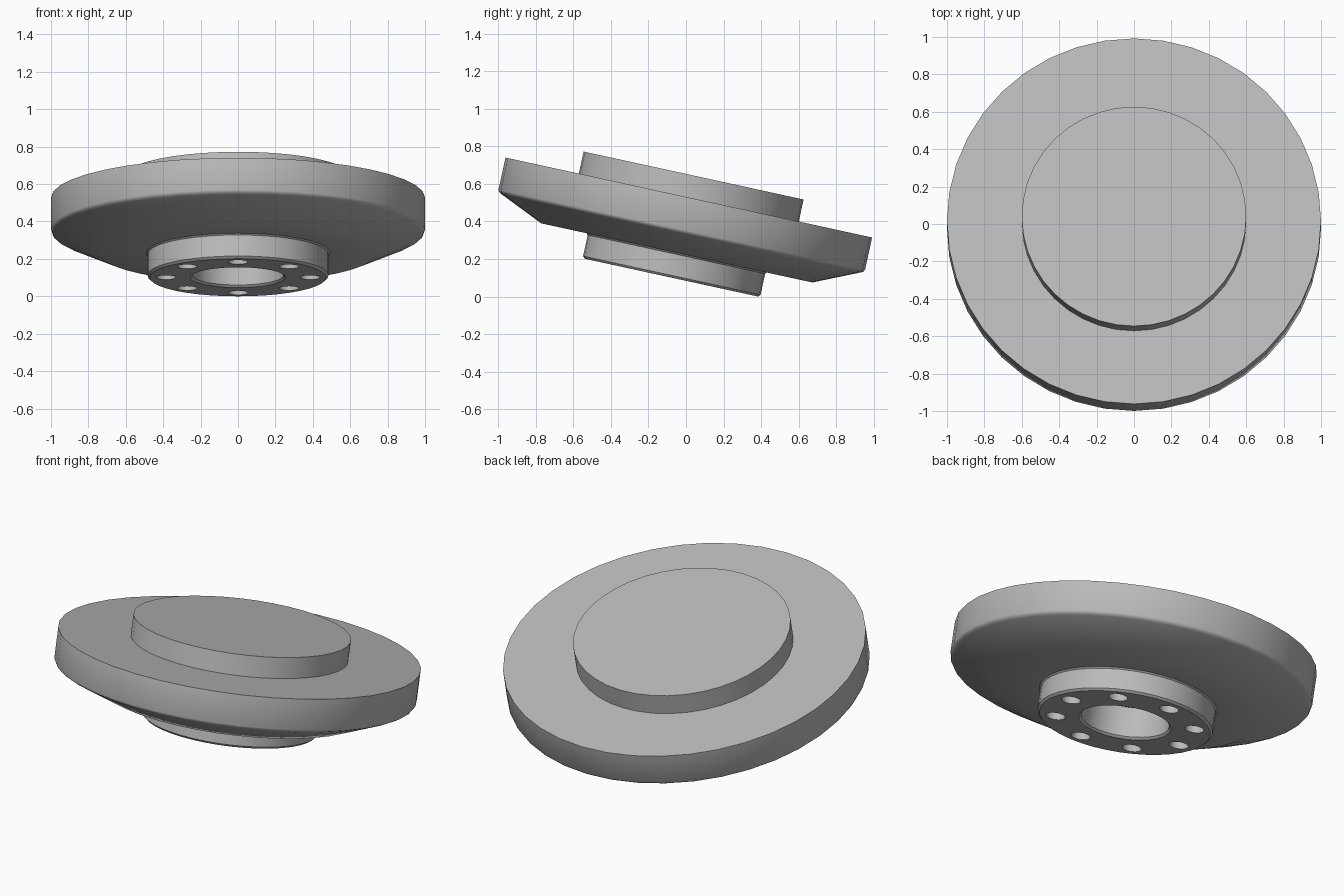
import bpy, bmesh, math
from mathutils import Matrix, Vector

if "Cube" in bpy.data.objects:
    bpy.data.objects.remove(bpy.data.objects["Cube"], do_unlink=True)

SEGMENTS = 40
TILT = Matrix.Translation((0, 0.015, 0.5275)) @ Matrix.Rotation(math.radians(-12.3), 4, 'X')

steel = bpy.data.materials.new("grey_steel")
steel.use_nodes = True
steel.diffuse_color = (0.5, 0.5, 0.5, 1)
steel.node_tree.nodes["Principled BSDF"].inputs["Base Color"].default_value = (0.5, 0.5, 0.5, 1)


def add_object(name, bm):
    bmesh.ops.recalc_face_normals(bm, faces=bm.faces)
    mesh = bpy.data.meshes.new(name)
    bm.to_mesh(mesh)
    bm.free()
    mesh.materials.append(steel)
    obj = bpy.data.objects.new(name, mesh)
    bpy.context.collection.objects.link(obj)
    return obj


def lathe(name, profile):
    """Turn a radius/height profile around the local z axis."""
    bm = bmesh.new()
    verts = [bm.verts.new((0, r, z)) for r, z in profile]
    edges = [bm.edges.new(pair) for pair in zip(verts, verts[1:])]
    bmesh.ops.spin(bm, geom=verts + edges, cent=(0, 0, 0), axis=(0, 0, 1),
                   angle=math.tau, steps=SEGMENTS, use_duplicate=False)
    bmesh.ops.remove_doubles(bm, verts=bm.verts, dist=0.0005)
    return add_object(name, bm)


# Flange: raised boss, wide disc, conical underside, hub and central bore
flange = lathe("flange_body", [
    (0, 0.12), (0.6, 0.12), (0.6, 0), (1, 0),
    (1, -0.175), (0.994, -0.187), (0.98, -0.195),
    (0.74, -0.302), (0.492, -0.302), (0.484, -0.31),
    (0.484, -0.425), (0.472, -0.437),
    (0.255, -0.437), (0.243, -0.425), (0.243, -0.255), (0, -0.255)])

# Ring of bolt holes drilled into the hub face
bm = bmesh.new()
for i in range(8):
    spot = Matrix.Rotation(math.tau * i / 8, 4, 'Z') @ Vector((0.385, 0, -0.39))
    bmesh.ops.create_cone(bm, cap_ends=True, segments=24, radius1=0.053,
                          radius2=0.053, depth=0.24, matrix=Matrix.Translation(spot))
drill = add_object("bolt_hole_cutter", bm)
drill.hide_render = True

cut = flange.modifiers.new("bolt_holes", 'BOOLEAN')
cut.operation = 'DIFFERENCE'
cut.solver = 'EXACT'
cut.object = drill
bpy.ops.object.select_all(action='DESELECT')
bpy.context.view_layer.objects.active = flange
flange.select_set(True)
bpy.ops.object.modifier_apply(modifier=cut.name)
bpy.data.objects.remove(drill, do_unlink=True)
bpy.ops.object.shade_smooth_by_angle(angle=math.radians(35))

# Lean the finished part towards the back
flange.matrix_world = TILT
